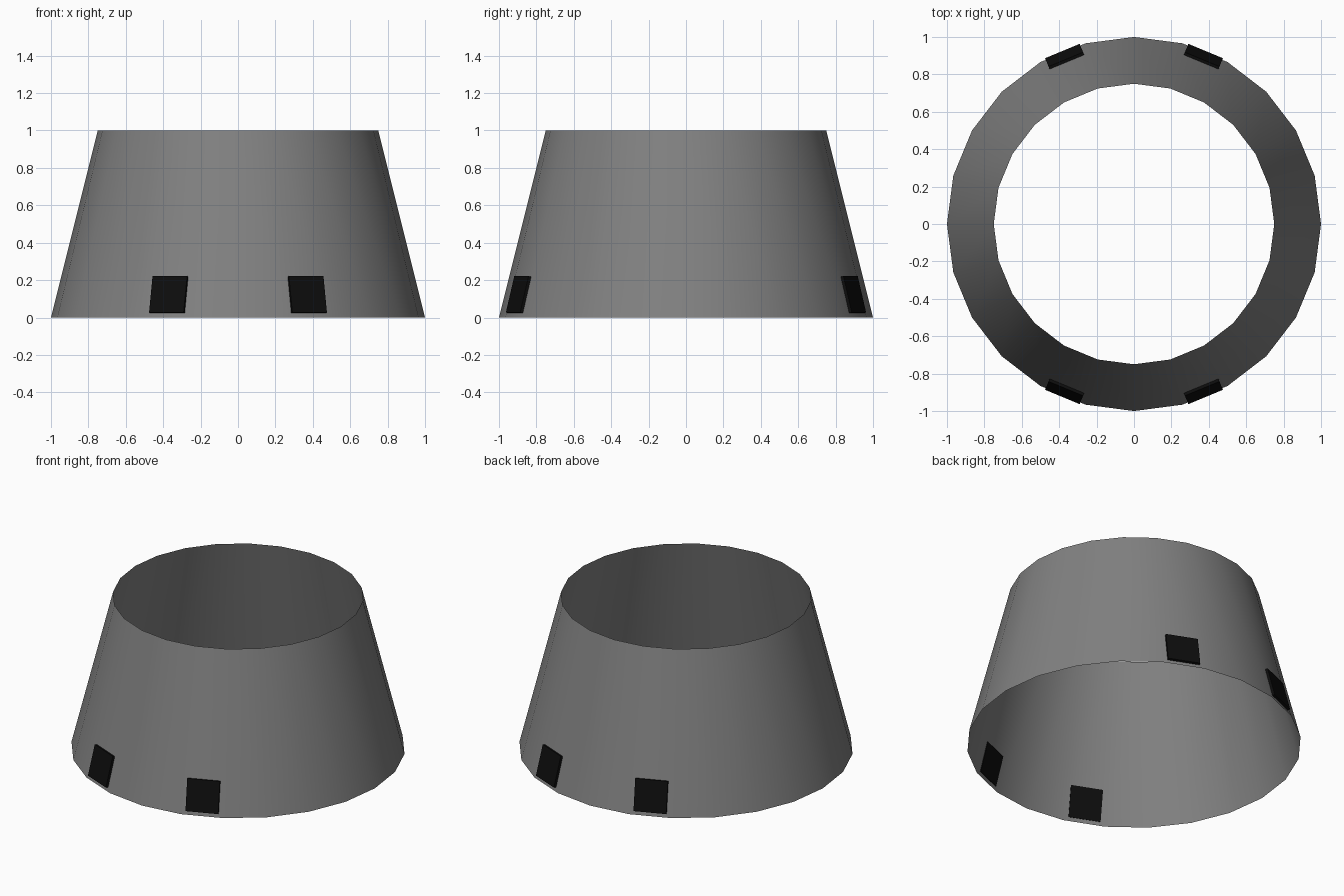
import bpy, math
from mathutils import Matrix, Vector

if "Cube" in bpy.data.objects:
    bpy.data.objects.remove(bpy.data.objects["Cube"])


def material(name, rgb):
    m = bpy.data.materials.new(name)
    m.diffuse_color = (*rgb, 1)
    m.use_nodes = True
    m.node_tree.nodes["Principled BSDF"].inputs["Base Color"].default_value = m.diffuse_color
    return m


grey = material("dark grey", (0.22, 0.22, 0.22))
black = material("black", (0.004, 0.004, 0.004))

# Open tapered shell, 24 sides, smooth shaded
bpy.ops.mesh.primitive_cone_add(vertices=24, radius1=1, radius2=0.75, depth=1,
                                end_fill_type='NOTHING', location=(0, 0, 0.5))
shell = bpy.context.object
shell.name = "tapered_shell"
shell.data.materials.append(grey)
bpy.ops.object.shade_smooth_by_angle()

# Four square plates lying on the slope near the rim
lean = math.atan(0.25)
for name, deg in (("back_right", 67.5), ("back_left", 112.5),
                  ("front_left", 247.5), ("front_right", 292.5)):
    a = math.radians(deg)
    bpy.ops.mesh.primitive_cube_add(size=1)
    plate = bpy.context.object
    plate.name = name + "_plate"
    centre = Vector((0.967 * math.cos(a), 0.967 * math.sin(a), 0.122))
    plate.data.transform(Matrix.Translation(centre) @ Matrix.Rotation(a, 4, 'Z')
                         @ Matrix.Rotation(-lean, 4, 'Y')
                         @ Matrix.Diagonal((0.02, 0.2, 0.2, 1)))
    plate.data.materials.append(black)
